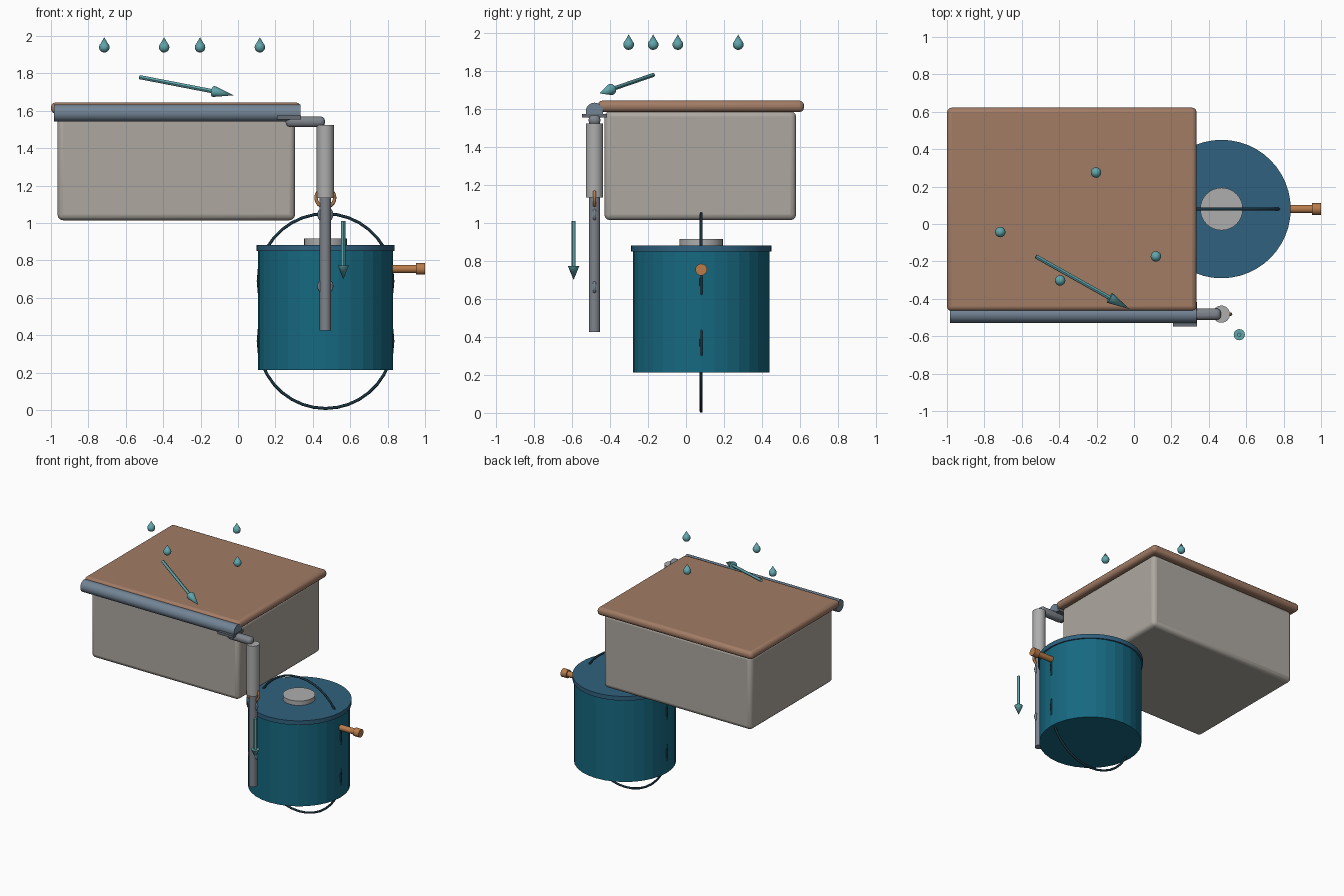
import bpy, math
from mathutils import Vector

if "Cube" in bpy.data.objects:
    bpy.data.objects.remove(bpy.data.objects["Cube"])


def material(name, r, g, b):
    m = bpy.data.materials.new(name)
    m.diffuse_color = (r, g, b, 1)
    m.use_nodes = True
    m.node_tree.nodes["Principled BSDF"].inputs["Base Color"].default_value = m.diffuse_color
    return m


WALL = material("wall", .42, .39, .35)
ROOF = material("roof", .36, .20, .13)
STEEL = material("blue_steel", .17, .23, .30)
PLATE = material("dark_steel", .13, .15, .17)
PIPE = material("pipe_grey", .21, .23, .26)
LIGHT = material("light_grey", .42, .42, .42)
BARREL = material("barrel_blue", .008, .14, .22)
LID = material("lid_blue", .03, .12, .21)
HOOP = material("hoop_dark", .01, .035, .055)
COPPER = material("copper", .48, .20, .07)
WATER = material("water", .12, .38, .41)


def finish(name, mat, angle=30):
    o = bpy.context.object
    o.name = name
    o.data.materials.append(mat)
    bpy.ops.object.shade_smooth_by_angle(angle=math.radians(angle))
    return o


def box(name, lo, hi, mat, bevel=0):
    lo, hi = Vector(lo), Vector(hi)
    bpy.ops.mesh.primitive_cube_add(size=1, location=(lo + hi) / 2)
    o = bpy.context.object
    o.scale = hi - lo
    bpy.ops.object.transform_apply(location=False, rotation=False, scale=True)
    if bevel:
        m = o.modifiers.new("rounding", 'BEVEL')
        m.width, m.segments = bevel, 3
    return finish(name, mat, 40)


def rod(name, a, b, r1, mat, r2=None, sides=24):
    # cylinder or cone between two points
    a, b = Vector(a), Vector(b)
    d = b - a
    bpy.ops.mesh.primitive_cone_add(
        vertices=sides, radius1=r1, radius2=r1 if r2 is None else r2,
        depth=d.length, location=(a + b) / 2,
        rotation=d.to_track_quat('Z', 'Y').to_euler())
    return finish(name, mat)


def ring(name, loc, major, minor, mat, seg=32):
    # upright ring facing the front
    bpy.ops.mesh.primitive_torus_add(
        location=loc, rotation=(math.pi / 2, 0, 0), major_radius=major,
        minor_radius=minor, major_segments=seg, minor_segments=8)
    return finish(name, mat, 60)


def arrow(name, a, b, head):
    a, b = Vector(a), Vector(b)
    neck = b - (b - a).normalized() * head
    rod(name + "_shaft", a, neck, .011, WATER, sides=12)
    rod(name + "_head", neck, b, .03, WATER, 0, sides=16)


# building and roof slab
box("house_body", (-.965, -.43, 1.015), (.305, .58, 1.59), WALL, .03)
box("roof_slab", (-1, -.465, 1.585), (.335, .622, 1.645), ROOF, .025)

# gutter, outlet and downspout
PX, PY = .467, -.482
rod("gutter", (-.985, PY, 1.588), (.335, PY, 1.588), .046, STEEL)
box("outlet_plate", (.208, -.547, 1.555), (.338, -.417, 1.575), PLATE)
box("outlet_elbow", (.255, PY - .031, 1.513), (.465, PY + .031, 1.57), PIPE, .024)
rod("upper_downspout", (PX, PY, 1.135), (PX, PY, 1.525), .046, LIGHT)
rod("lower_downspout", (PX, PY, .425), (PX, PY, 1.14), .03, PIPE)
ring("joint_ring", (PX, PY, 1.135), .05, .009, COPPER)
for i, z in enumerate((1.045, .662)):
    ring(f"pipe_clip_{i + 1}", (PX, PY, z), .034, .009, STEEL, 24)

# water barrel with lid, cap and hoops
BX, BY = .468, .08
rod("barrel", (BX, BY, .214), (BX, BY, .86), .36, BARREL, sides=32).data.shade_flat()
rod("barrel_lid", (BX, BY, .85), (BX, BY, .883), .37, LID, sides=48)
rod("lid_cap", (BX, BY, .88), (BX, BY, .917), .114, LIGHT, sides=32)
for i, z in enumerate((.369, .69)):
    ring(f"barrel_hoop_{i + 1}", (BX, BY, z), .36, .008, HOOP, 36)

# tap on the barrel side
rod("tap_pipe", (.80, BY, .755), (.97, BY, .755), .022, COPPER)
rod("tap_end", (.953, BY, .755), (1, BY, .755), .031, COPPER)

# rain drops: round belly with pointed tip
for i, (x, y) in enumerate(((-.715, -.043), (-.395, -.302), (-.203, .275), (.117, -.173))):
    bpy.ops.mesh.primitive_uv_sphere_add(
        segments=16, ring_count=10, radius=.028, location=(x, y, 1.94))
    finish(f"drop_belly_{i + 1}", WATER, 60)
    rod(f"drop_tip_{i + 1}", (x, y, 1.95), (x, y, 1.993), .0255, WATER, 0, 16)

# water flow arrows
arrow("roof_flow", (-.525, -.173, 1.78), (-.023, -.455, 1.683), .125)
arrow("pipe_flow", (.563, -.592, 1.012), (.563, -.592, .70), .073)
